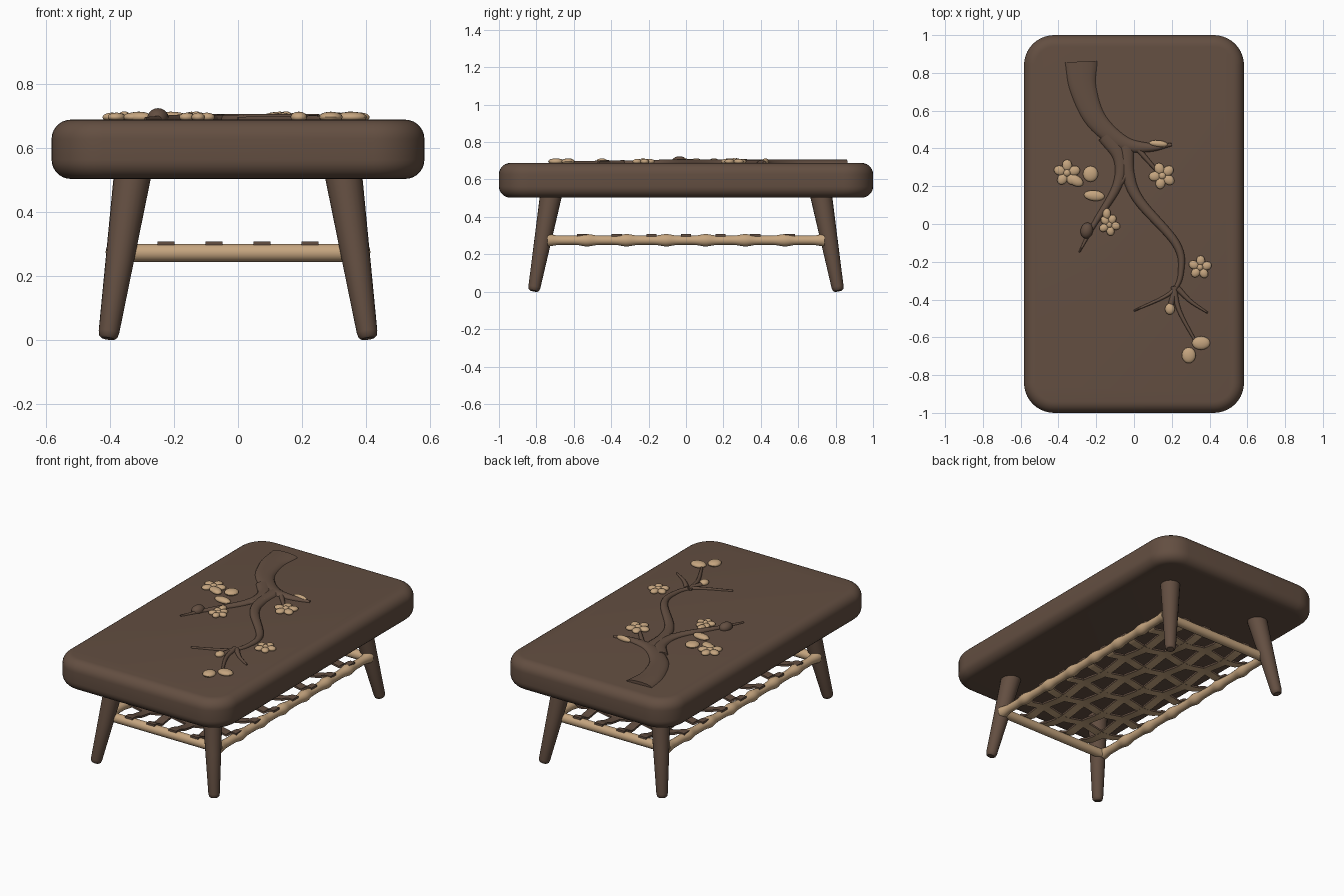
import bpy, bmesh, math
from mathutils import Vector, Matrix

if "Cube" in bpy.data.objects:
    bpy.data.objects.remove(bpy.data.objects["Cube"])


def material(name, rgb):
    m = bpy.data.materials.new(name)
    m.diffuse_color = (*rgb, 1)
    m.use_nodes = True
    m.node_tree.nodes["Principled BSDF"].inputs["Base Color"].default_value = m.diffuse_color
    return m


DARK = material("dark walnut", (0.125, 0.077, 0.053))
TAN = material("pale bamboo", (0.56, 0.375, 0.212))
TOP = 0.688


def finish(bm, name, mats, rule=None):
    bmesh.ops.recalc_face_normals(bm, faces=bm.faces[:])
    me = bpy.data.meshes.new(name)
    if rule:
        for f in bm.faces:
            f.normal_update()
            f.material_index = rule(f)
    bm.to_mesh(me)
    bm.free()
    for m in mats:
        me.materials.append(m)
    me.shade_smooth()
    me.set_sharp_from_angle(angle=math.radians(40))
    ob = bpy.data.objects.new(name, me)
    bpy.context.collection.objects.link(ob)


def smooth_path(pts, steps):
    """Catmull-Rom through 2D points."""
    p = [Vector(q) for q in pts]
    p = [p[0] * 2 - p[1]] + p + [p[-1] * 2 - p[-2]]
    out = []
    for i in range(1, len(p) - 2):
        a, b, c, d = p[i - 1:i + 3]
        for k in range(steps):
            t = k / steps
            out.append(0.5 * (2 * b + (c - a) * t + (2 * a - 5 * b + 4 * c - d) * t ** 2
                              + (3 * b - a - 3 * c + d) * t ** 3))
    return out + [p[-2]]


def sweep(bm, path, widths, heights, n=16, up=(0, 0, 1)):
    """Elliptical (or, with n=4, rectangular) section along a path."""
    path = [Vector(p) for p in path]
    off, k = (math.pi / 4, math.sqrt(2)) if n == 4 else (0, 1)
    rings = []
    for i, p in enumerate(path):
        t = (path[min(i + 1, len(path) - 1)] - path[max(i - 1, 0)]).normalized()
        side = t.cross(Vector(up)).normalized()
        nor = side.cross(t)
        rings.append([bm.verts.new(p + side * widths[i] * k * math.cos(off + math.tau * j / n)
                                   + nor * heights[i] * k * math.sin(off + math.tau * j / n))
                      for j in range(n)])
    for a, b in zip(rings, rings[1:]):
        for j in range(n):
            bm.faces.new((a[j], a[(j + 1) % n], b[(j + 1) % n], b[j]))
    bm.faces.new(rings[0])
    bm.faces.new(rings[-1])


def blob(bm, x, y, z, rx, ry, rz, rot=0):
    m = Matrix.Translation((x, y, z)) @ Matrix.Rotation(rot, 4, 'Z') @ Matrix.Diagonal((rx, ry, rz, 1))
    bmesh.ops.create_uvsphere(bm, u_segments=16, v_segments=10, radius=1, matrix=m)


# Tabletop: slab with rounded plan corners and soft rims
bm = bmesh.new()
bmesh.ops.create_cube(bm, size=1, matrix=Matrix.Translation((0, 0, (0.503 + TOP) / 2))
                      @ Matrix.Diagonal((1.165, 2.0, TOP - 0.503, 1)))
vert = [e for e in bm.edges if abs(e.verts[0].co.z - e.verts[1].co.z) > 0.1]
bmesh.ops.bevel(bm, geom=vert, offset=0.16, segments=10, profile=0.5, affect='EDGES')
rim = [e for e in bm.edges if abs(e.verts[0].co.z - e.verts[1].co.z) < 0.01]
bmesh.ops.bevel(bm, geom=rim, offset=0.06, segments=7, profile=0.5, affect='EDGES')
finish(bm, "tabletop", [DARK])

# Four splayed, tapered legs with rounded feet
for sx, sn in ((-1, "left"), (1, "right")):
    for sy, dn in ((-1, "front"), (1, "back")):
        bm = bmesh.new()
        zs = [0.004, 0.01, 0.025, 0.25, 0.54]
        path = [(sx * (0.407 - 0.15 * z), sy * (0.815 - 0.18 * z), z) for z in zs]
        rs = [0.031 + 0.053 * z - (0.01 if z < 0.005 else 0.003 if z < 0.02 else 0) for z in zs]
        sweep(bm, path, rs, rs, 20, up=(1, 0, 0))
        finish(bm, f"{dn}_{sn}_leg", [DARK])

# Long bamboo rails with swollen nodes
N = 96
for s, name in ((-1, "left"), (1, "right")):
    bm = bmesh.new()
    path = [(s * 0.38, -0.74 + 1.48 * i / N, 0.275) for i in range(N + 1)]
    rs = [0.025 + 0.009 * abs(math.cos(math.pi * 7 * i / N)) ** 6 for i in range(N + 1)]
    sweep(bm, path, rs, rs, 14)
    finish(bm, f"{name}_bamboo_rail", [TAN])
# Plain short rails
for s, name in ((-1, "front"), (1, "back")):
    bm = bmesh.new()
    sweep(bm, [(-0.36, s * 0.735, 0.272), (0.36, s * 0.735, 0.272)], [0.028] * 2, [0.028] * 2)
    finish(bm, f"{name}_rail", [TAN])


# Woven shelf strips: dark faces above, pale faces below
def strip(name, ends, fixed, along_y, phase, step):
    bm = bmesh.new()
    pts = []
    M = 56
    for i in range(M + 1):
        u = -ends + 2 * ends * i / M
        z = 0.281 + 0.010 * math.cos(math.pi * u / step + phase)
        lift = max(0, 1 - (ends - abs(u)) / 0.07)
        z += (0.302 - z) * min(1, lift * 2)
        pts.append((fixed, u, z) if along_y else (u, fixed, z))
    sweep(bm, pts, [0.027] * (M + 1), [0.006] * (M + 1), 4)
    finish(bm, name, [DARK, TAN], lambda f: 0 if f.normal.z > -0.3 else 1)


for i in range(4):
    strip(f"long_strip_{i + 1}", 0.75, 0.15 * (i - 1.5), True, math.pi * i, 0.185)
for i in range(7):
    strip(f"cross_strip_{i + 1}", 0.395, 0.185 * (i - 3), False, math.pi * (i + 0.5), 0.15)


# Carved tree branches: flattened half-round sweeps that taper from w0 to w1
def branch(name, w0, w1, *pts):
    q = smooth_path(pts, 7)
    ws = [w0 + (w1 - w0) * i / (len(q) - 1) for i in range(len(q))]
    bm = bmesh.new()
    sweep(bm, [(x, y, TOP) for x, y in q], ws, [min(0.018, 0.006 + 0.6 * w) for w in ws], 14)
    finish(bm, name, [DARK])


branch("trunk", .085, .008, (-.28, .86), (-.27, .72), (-.2, .55), (-.06, .43), (.08, .405), (.2, .42))
branch("left_branch", .045, .004, (-.15, .47), (-.075, .35), (-.09, .2), (-.21, .0), (-.29, -.15))
branch("main_branch", .038, .005, (-.04, .42), (-.03, .26), (.03, .12), (.22, -.1), (.25, -.24),
       (.2, -.36), (.0, -.46))
branch("left_twig", .018, .008, (-.02, .29), (-.09, .19), (-.17, .08))
branch("flower_twig", .016, .008, (.0, .42), (.07, .34), (.14, .26))
branch("lower_twig", .016, .007, (.21, -.33), (.24, -.46), (.33, -.63))
branch("right_twig", .016, .005, (.23, -.34), (.3, -.41), (.39, -.47))
branch("bud_twig", .014, .016, (.22, -.33), (.19, -.45))

# Dark closed bud
bm = bmesh.new()
blob(bm, -.25, -.035, TOP + .006, .033, .043, .03, -0.2)
finish(bm, "dark_bud", [DARK])


# Open five-petal blossoms
def blossom(name, x, y, r, turn):
    bm = bmesh.new()
    for k in range(5):
        a = math.tau * k / 5 + turn
        blob(bm, x + r * .6 * math.cos(a), y + r * .6 * math.sin(a), TOP + .008, r * .45, r * .38, .014, a)
    blob(bm, x, y, TOP + .012, r * .28, r * .28, .014)
    finish(bm, name, [TAN])


blossom("upper_left_blossom", -.355, .27, .068, 0.3)
blossom("upper_right_blossom", .15, .255, .068, 0.7)
blossom("middle_blossom", -.13, -.005, .055, 1.1)
blossom("lower_blossom", .35, -.23, .06, 1.5)


# Half-open blossoms and pale buds
def bud(name, x, y, rx, ry, turn=0):
    bm = bmesh.new()
    blob(bm, x, y, TOP + .008, rx, ry, .017, turn)
    finish(bm, name, [TAN])


bud("left_petal", -.31, .23, .045, .028, -.5)
bud("left_bud", -.23, .265, .04, .042)
bud("half_bloom", -.21, .15, .055, .028, -.1)
bud("small_bud", -.145, .055, .022, .03)
bud("right_half_bloom", .13, .425, .05, .018, -.1)
bud("lower_bud", .19, -.45, .026, .03)
bud("end_bloom", .355, -.63, .048, .036)
bud("end_bud", .29, -.695, .037, .042)
